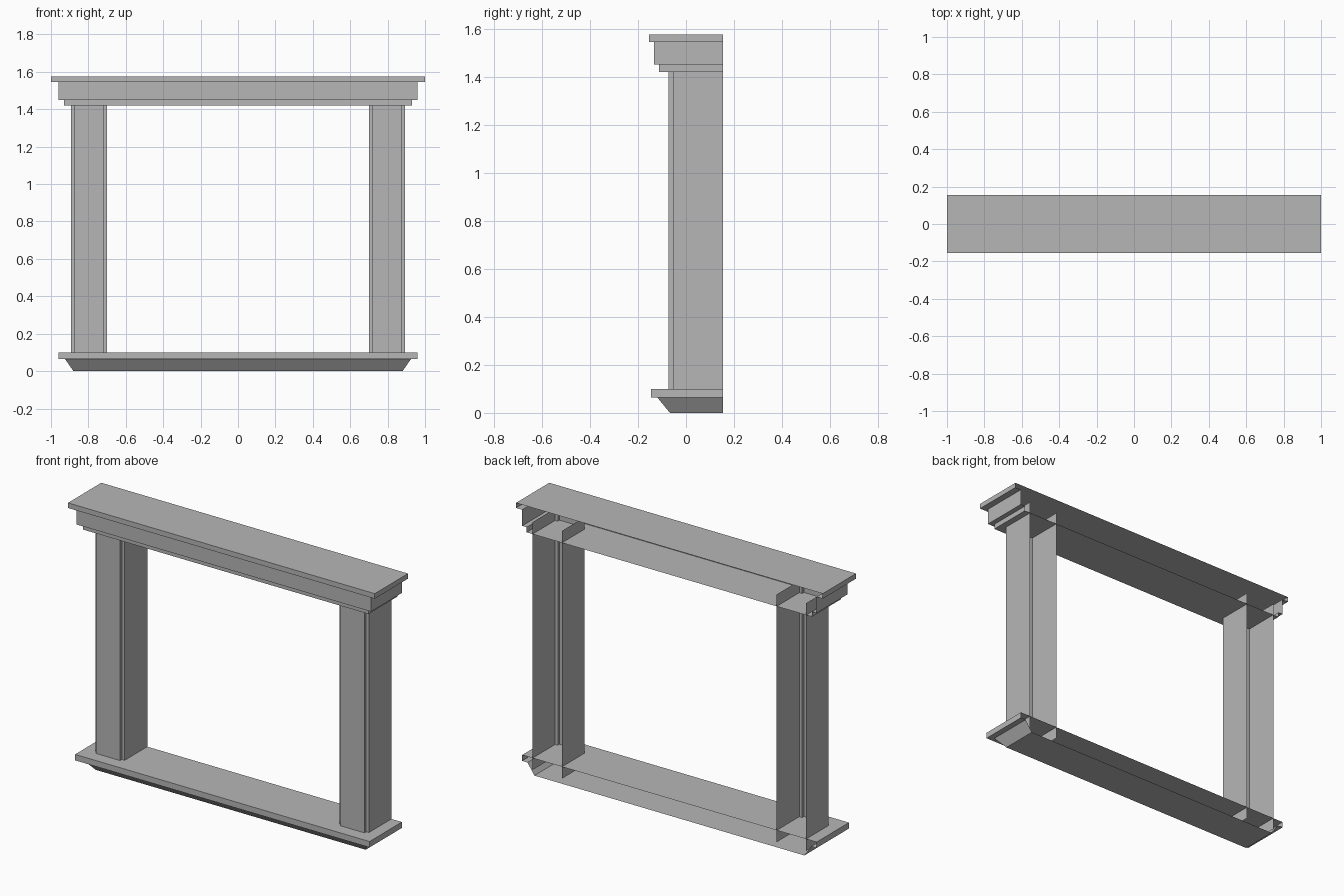
import bpy

cube = bpy.data.objects.get("Cube")
if cube:
    bpy.data.objects.remove(cube, do_unlink=True)

BACK = 0.155  # common plane of the open wall side

grey = bpy.data.materials.new("plain grey")
grey.use_nodes = True
colour = (0.47, 0.47, 0.47, 1)
grey.diffuse_color = colour
grey.node_tree.nodes["Principled BSDF"].inputs["Base Color"].default_value = colour


def open_shell(name, rings, capped):
    """Bridge matching open outlines from bottom to top, leaving the back open."""
    n = len(rings[0])
    verts = [p for ring in rings for p in ring]
    faces = []
    for r in range(len(rings) - 1):
        for i in range(n - 1):
            a = r * n + i
            faces.append((a, a + 1, a + 1 + n, a + n))
    if capped:
        last = (len(rings) - 1) * n
        faces.append(tuple(reversed(range(n))))
        faces.append(tuple(range(last, last + n)))
    mesh = bpy.data.meshes.new(name)
    mesh.from_pydata(verts, [], faces)
    mesh.materials.append(grey)
    obj = bpy.data.objects.new(name, mesh)
    bpy.context.collection.objects.link(obj)
    return obj


def moulding(name, profile):
    """Profile points are (half width, front y, height)."""
    rings = [[(-w, BACK, z), (-w, y, z), (w, y, z), (w, BACK, z)]
             for w, y, z in profile]
    return open_shell(name, rings, True)


# Sill: bevelled underside below a projecting slab
moulding("sill", [
    (0.88, -0.067, 0), (0.925, -0.12, 0.065),
    (0.96, -0.146, 0.065), (0.96, -0.146, 0.1),
])

# Header: three stepped courses
moulding("header", [
    (0.93, -0.113, 1.42), (0.93, -0.113, 1.45),
    (0.96, -0.133, 1.45), (0.96, -0.133, 1.545),
    (1.0, -0.155, 1.545), (1.0, -0.155, 1.575),
])

# Pillars: rebated front corners, ends buried in the sill and header
half = [(0.096, BACK), (0.096, -0.055), (0.078, -0.055), (0.078, -0.072)]
outline = [(-x, y) for x, y in half] + half[::-1]
for name, centre in (("left_pillar", 0.796), ("right_pillar", -0.796)):
    rings = [[(centre + x, y, z) for x, y in outline] for z in (0.03, 1.49)]
    open_shell(name, rings, False)
